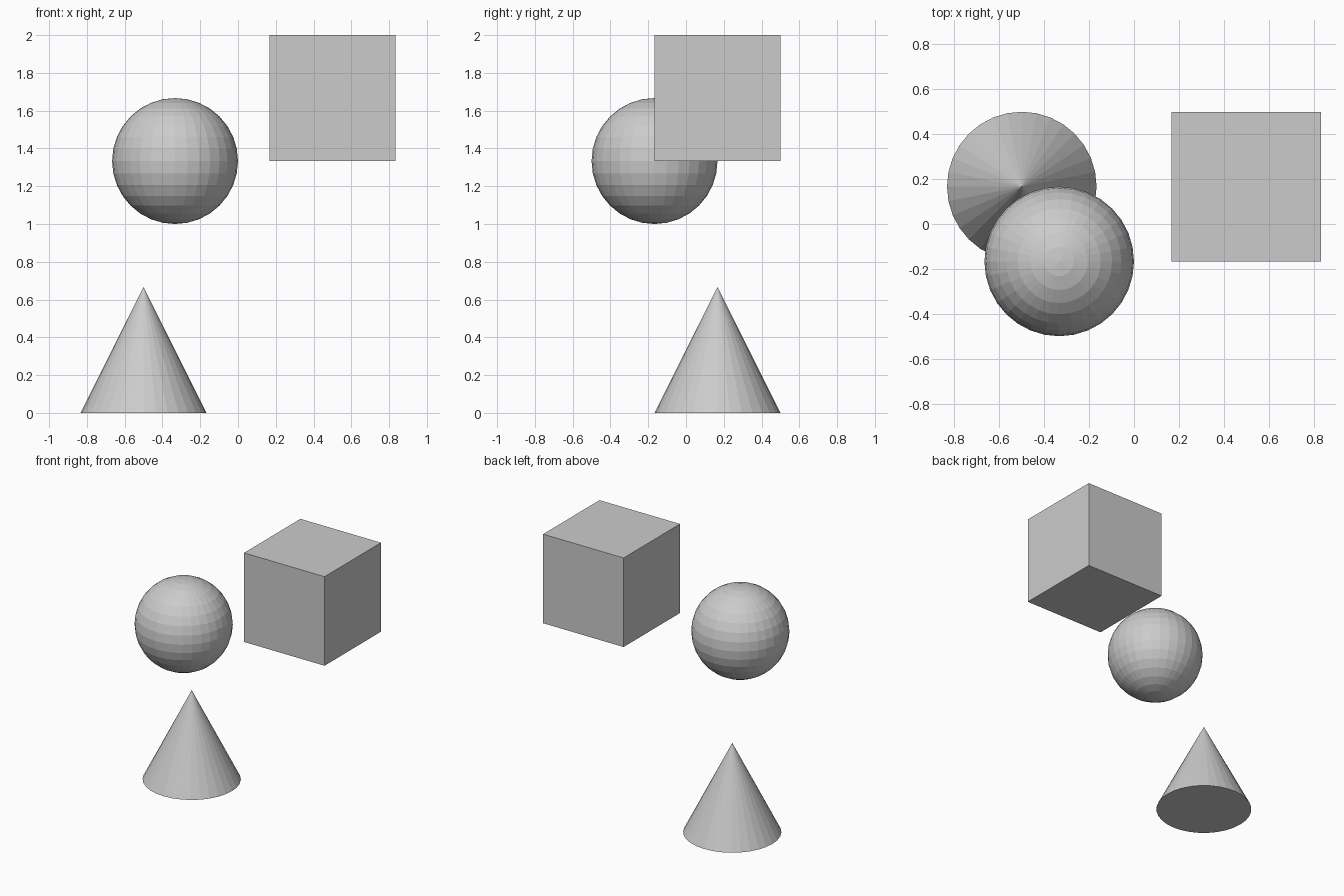
import bpy

if "Cube" in bpy.data.objects:
    bpy.data.objects.remove(bpy.data.objects["Cube"])

U = 1 / 3  # half-size shared by all three solids

# Cube, upper right
bpy.ops.mesh.primitive_cube_add(size=2 * U, location=(0.5, U / 2, 5 * U))
bpy.context.object.name = "cube"

# Faceted sphere, upper left
bpy.ops.mesh.primitive_uv_sphere_add(segments=32, ring_count=16, radius=U,
                                     location=(-U, -U / 2, 4 * U))
bpy.context.object.name = "sphere"

# Cone standing on the ground
bpy.ops.mesh.primitive_cone_add(vertices=32, radius1=U, radius2=0, depth=2 * U,
                                location=(-0.5, U / 2, U))
bpy.context.object.name = "cone"
